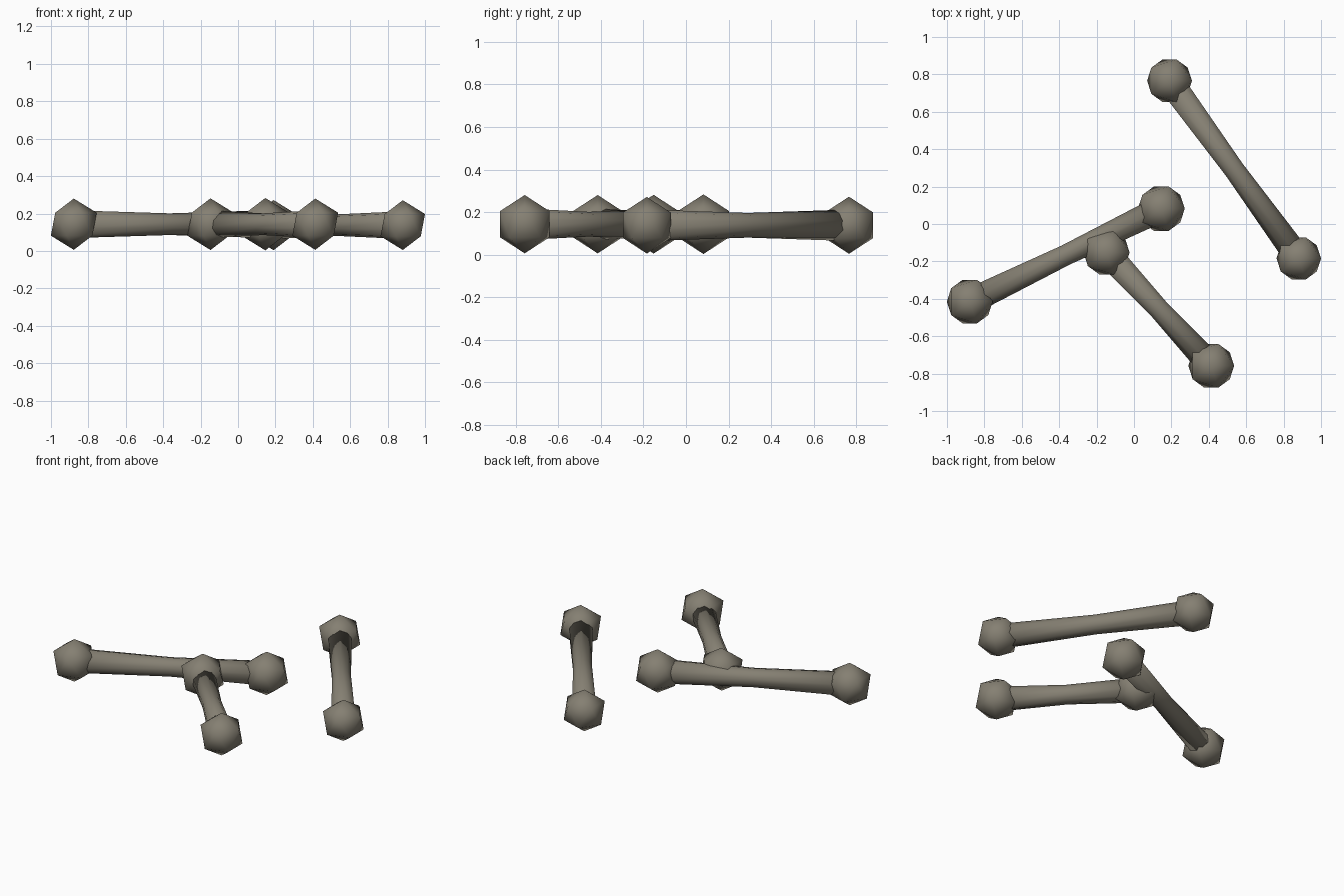
import bpy
import bmesh
from mathutils import Vector

cube = bpy.data.objects.get("Cube")
if cube:
    bpy.data.objects.remove(cube, do_unlink=True)

bone = bpy.data.materials.new("bone_grey")
bone.use_nodes = True
colour = (0.235, 0.215, 0.17, 1)
bone.diffuse_color = colour
shader = bone.node_tree.nodes["Principled BSDF"]
shader.inputs["Base Color"].default_value = colour
shader.inputs["Roughness"].default_value = 0.9

SIDES = 10
END_RADIUS, WAIST_RADIUS = 0.074, 0.058


def add_part(name, bm):
    """Turn a bmesh into a smooth object in the bone colour."""
    bmesh.ops.recalc_face_normals(bm, faces=bm.faces)
    mesh = bpy.data.meshes.new(name)
    for face in bm.faces:
        face.smooth = True
    bm.to_mesh(mesh)
    bm.free()
    mesh.materials.append(bone)
    obj = bpy.data.objects.new(name, mesh)
    bpy.context.collection.objects.link(obj)
    return obj


def knob(name, centre, radius):
    """Low-poly ball at the end of a bone."""
    bm = bmesh.new()
    bmesh.ops.create_icosphere(bm, subdivisions=1, radius=radius)
    add_part(name, bm).location = centre


def shaft(name, start, end):
    """Round shaft with a narrow waist halfway along."""
    bm = bmesh.new()
    axis = end - start
    half = axis.length / 2
    bmesh.ops.create_cone(bm, cap_ends=True, segments=SIDES, depth=half * 2,
                          radius1=END_RADIUS, radius2=END_RADIUS)
    sides = [e for e in bm.edges if abs(e.verts[0].co.z - e.verts[1].co.z) > half]
    bmesh.ops.subdivide_edges(bm, edges=sides, cuts=1)
    for v in bm.verts:
        if abs(v.co.z) < half / 2:
            v.co.xy *= WAIST_RADIUS / END_RADIUS
    obj = add_part(name, bm)
    obj.rotation_mode = "QUATERNION"
    obj.rotation_quaternion = axis.to_track_quat("Z", "Y")
    obj.location = (start + end) / 2


# Each bone: name, two end centres, knob radii
bones = [
    ("long_bone", (-0.878, -0.415, 0.143), (0.146, 0.082, 0.143), 0.137, 0.14),
    ("short_bone", (-0.147, -0.152, 0.143), (0.413, -0.758, 0.143), 0.138, 0.137),
    ("side_bone", (0.19, 0.766, 0.138), (0.881, -0.184, 0.138), 0.134, 0.133),
]
for name, a, b, radius_a, radius_b in bones:
    a, b = Vector(a), Vector(b)
    shaft(name + "_shaft", a, b)
    knob(name + "_first_knob", a, radius_a)
    knob(name + "_second_knob", b, radius_b)
